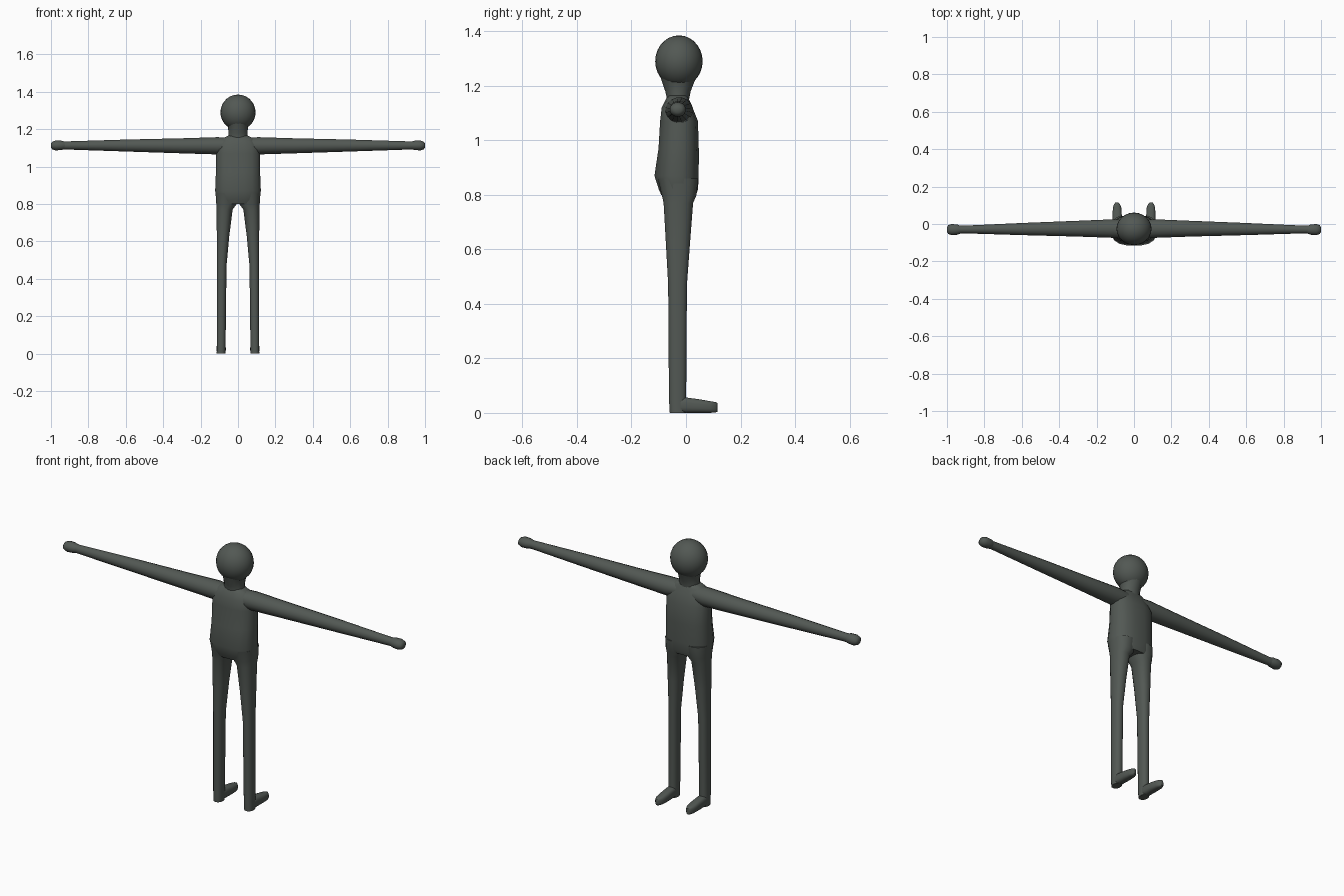
import bpy, bmesh, math
from mathutils import Vector

mat = bpy.data.materials.new("dark grey green")
mat.diffuse_color = (0.085, 0.098, 0.088, 1)


def loft(name, rings, axis, sides=16, power=1.0):
    """Skin oval rings: (position on axis, low a, high a, low b, high b)."""
    bm = bmesh.new()
    loops = []
    for t, a0, a1, b0, b1 in rings:
        loop = []
        for i in range(sides):
            ang = 2 * math.pi * (i + 0.5) / sides
            c, s = math.cos(ang), math.sin(ang)
            a = (a0 + a1) / 2 + (a1 - a0) / 2 * math.copysign(abs(c) ** power, c)
            b = (b0 + b1) / 2 + (b1 - b0) / 2 * math.copysign(abs(s) ** power, s)
            co = {"x": (t, a, b), "y": (a, t, b), "z": (a, b, t)}[axis]
            loop.append(bm.verts.new(co))
        loops.append(loop)
    for lo, hi in zip(loops, loops[1:]):
        for i in range(sides):
            j = (i + 1) % sides
            bm.faces.new((lo[i], lo[j], hi[j], hi[i]))
    bm.faces.new(loops[0])
    bm.faces.new(loops[-1])
    return finish(name, bm)


def finish(name, bm):
    bmesh.ops.recalc_face_normals(bm, faces=bm.faces)
    me = bpy.data.meshes.new(name)
    bm.to_mesh(me)
    bm.free()
    me.materials.append(mat)
    ob = bpy.data.objects.new(name, me)
    bpy.context.collection.objects.link(ob)
    bpy.context.view_layer.objects.active = ob
    ob.select_set(True)
    bpy.ops.object.shade_smooth_by_angle(angle=math.radians(50))
    ob.select_set(False)
    return ob


def mirror(ob):
    ob.modifiers.new("mirror", "MIRROR").use_axis = (True, False, False)


# Head
bm = bmesh.new()
bmesh.ops.create_uvsphere(bm, u_segments=24, v_segments=14, radius=1)
for v in bm.verts:
    v.co = Vector((v.co.x * 0.094, v.co.y * 0.087 - 0.026, v.co.z * 0.095 + 1.29))
finish("head", bm)

# Neck, widening up into the head
loft("neck", [
    (1.10, -0.06, 0.06, -0.075, 0.012),
    (1.15, -0.054, 0.054, -0.070, 0.012),
    (1.18, -0.052, 0.052, -0.077, 0.018),
    (1.22, -0.055, 0.055, -0.091, 0.034),
    (1.26, -0.078, 0.078, -0.102, 0.050),
], "z")

# Torso
loft("torso", [
    (0.80, -0.112, 0.112, -0.092, 0.038),
    (0.82, -0.118, 0.118, -0.101, 0.045),
    (0.87, -0.124, 0.124, -0.117, 0.048),
    (0.97, -0.120, 0.120, -0.102, 0.048),
    (1.07, -0.119, 0.119, -0.096, 0.045),
    (1.12, -0.112, 0.112, -0.090, 0.025),
    (1.15, -0.085, 0.085, -0.075, 0.012),
    (1.165, -0.055, 0.055, -0.065, 0.005),
], "z", power=0.8)

# Arms
mirror(loft("arm", [
    (0.03, 1.070, 1.155, -0.078, 0.020)[:1] + (-0.078, 0.020, 1.070, 1.155),
    (0.11, -0.075, 0.026, 1.064, 1.158),
    (0.30, -0.068, 0.018, 1.070, 1.152),
    (0.60, -0.060, 0.006, 1.080, 1.145),
    (0.92, -0.050, -0.009, 1.091, 1.135),
    (0.945, -0.052, -0.006, 1.090, 1.136),
], "x"))

# Hands
mirror(loft("hand", [
    (0.925, -0.050, -0.010, 1.092, 1.134),
    (0.945, -0.058, -0.002, 1.088, 1.139),
    (0.975, -0.060, 0.000, 1.086, 1.140),
    (0.993, -0.054, -0.006, 1.092, 1.133),
    (1.000, -0.043, -0.017, 1.102, 1.123),
], "x"))

# Legs
mirror(loft("leg", [
    (0.00, 0.067, 0.114, -0.060, 0.000),
    (0.05, 0.066, 0.114, -0.063, 0.001),
    (0.47, 0.061, 0.113, -0.066, 0.004),
    (0.63, 0.046, 0.114, -0.075, 0.016),
    (0.77, 0.028, 0.115, -0.083, 0.027),
    (0.80, 0.006, 0.117, -0.090, 0.040),
    (0.86, -0.005, 0.121, -0.105, 0.045),
], "z", power=0.85))

# Feet
mirror(loft("foot", [
    (-0.040, 0.070, 0.112, 0.000, 0.055),
    (0.000, 0.066, 0.115, 0.000, 0.057),
    (0.050, 0.065, 0.115, 0.000, 0.050),
    (0.090, 0.068, 0.113, 0.000, 0.043),
    (0.108, 0.076, 0.106, 0.001, 0.040),
    (0.116, 0.084, 0.098, 0.004, 0.036),
], "y", power=0.7))
